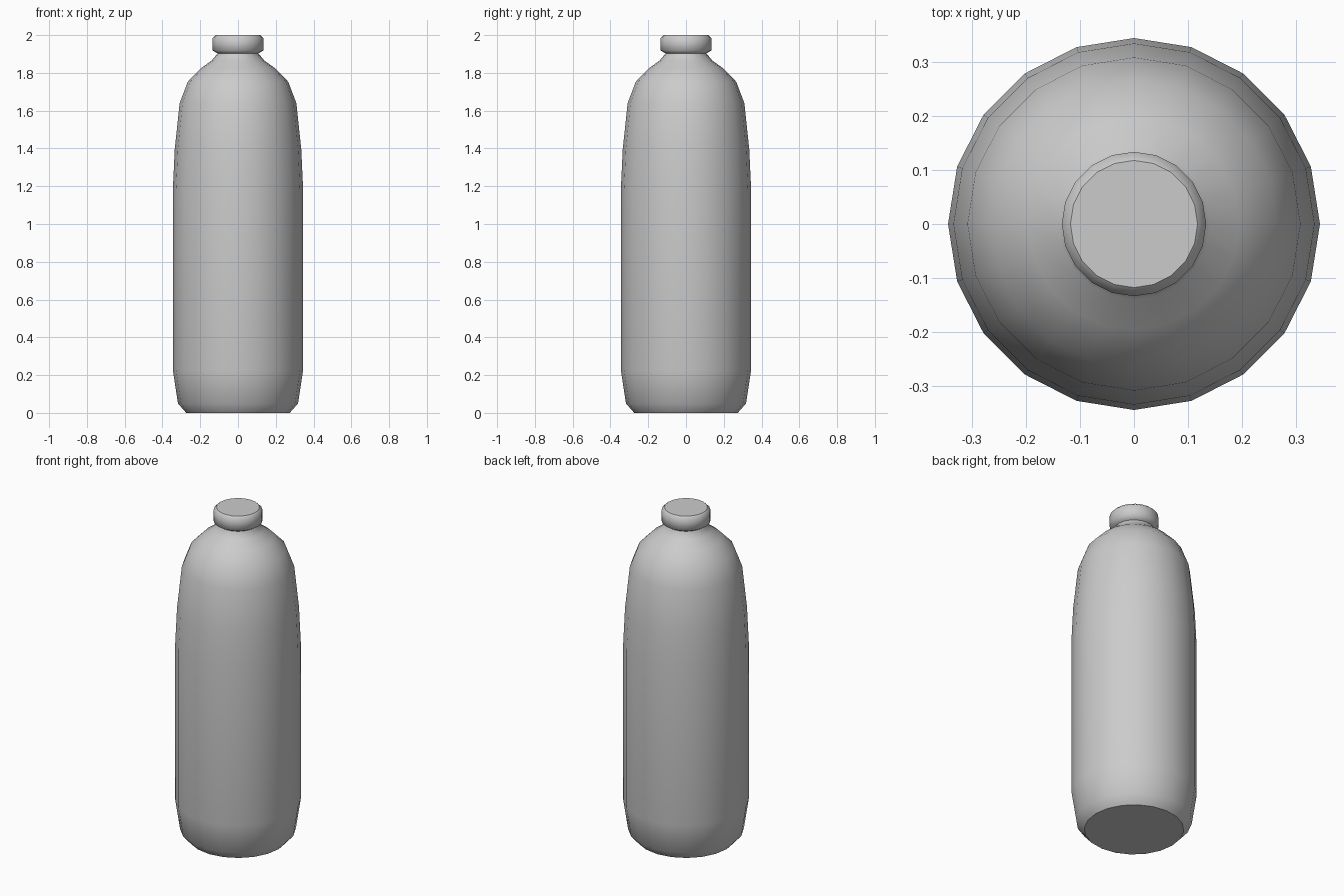
import bpy, bmesh
from math import cos, sin, pi

if "Cube" in bpy.data.objects:
    bpy.data.objects.remove(bpy.data.objects["Cube"])

SIDES = 20


def lathe(name, profile):
    """Revolve (radius, height) points around z, with flat discs closing both ends."""
    bm = bmesh.new()
    rings = [[bm.verts.new((r * cos(2 * pi * i / SIDES), r * sin(2 * pi * i / SIDES), z))
              for i in range(SIDES)] for r, z in profile]
    for low, high in zip(rings, rings[1:]):
        for i in range(SIDES):
            j = (i + 1) % SIDES
            bm.faces.new((low[i], low[j], high[j], high[i])).smooth = True
    for ring in (rings[0][::-1], rings[-1]):
        disc = bm.faces.new(ring)
        for edge in disc.edges:
            edge.smooth = False
    mesh = bpy.data.meshes.new(name)
    bm.to_mesh(mesh)
    bm.free()
    obj = bpy.data.objects.new(name, mesh)
    bpy.context.collection.objects.link(obj)
    return obj


# Bottle body: chamfered foot, straight wall, rounded shoulder and narrow neck
lathe("bottle_body", [
    (0.274, 0.0), (0.318, 0.05), (0.345, 0.228), (0.345, 1.18),
    (0.335, 1.395), (0.309, 1.64), (0.266, 1.753), (0.196, 1.825),
    (0.14, 1.865), (0.108, 1.903), (0.108, 1.93)])

# Screw cap with small chamfers on both rims
lathe("bottle_cap", [
    (0.108, 1.903), (0.134, 1.918), (0.134, 1.985), (0.118, 2.0)])
